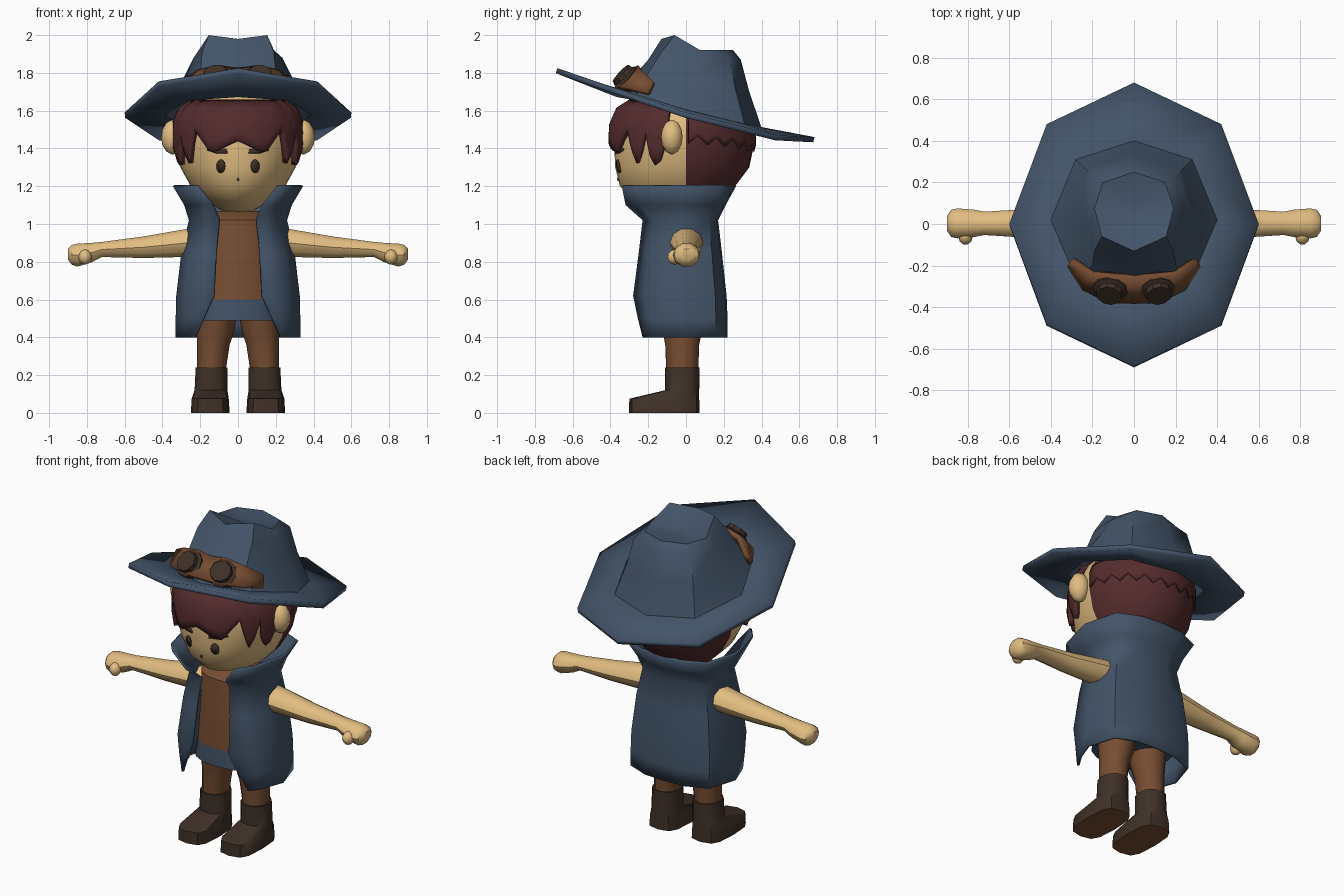
import bpy, math
from mathutils import Vector

if "Cube" in bpy.data.objects:
    bpy.data.objects.remove(bpy.data.objects["Cube"])


def material(name, rgb):
    m = bpy.data.materials.new(name)
    m.diffuse_color = (*rgb, 1)
    m.use_nodes = True
    m.node_tree.nodes["Principled BSDF"].inputs["Base Color"].default_value = m.diffuse_color
    return m


BLUE = material("slate blue cloth", (.056, .088, .140))
SKIN = material("tan skin", (.76, .51, .22))
BROWN = material("brown leather", (.185, .075, .032))
DARK = material("dark brown", (.050, .030, .020))
HAIR = material("dark red hair", (.092, .025, .027))


def build(name, verts, faces, mats, rule=None, mirror=False, thick=0, offset=-1, angle=40):
    me = bpy.data.meshes.new(name)
    me.from_pydata([tuple(v) for v in verts], [], faces)
    for m in mats:
        me.materials.append(m)
    me.update()
    if rule:
        for p in me.polygons:
            p.material_index = rule(p.center, p.normal)
    ob = bpy.data.objects.new(name, me)
    bpy.context.collection.objects.link(ob)
    bpy.ops.object.select_all(action='DESELECT')
    ob.select_set(True)
    bpy.context.view_layer.objects.active = ob
    bpy.ops.object.shade_smooth_by_angle(angle=math.radians(angle))
    if thick:
        s = ob.modifiers.new("thickness", 'SOLIDIFY')
        s.thickness, s.offset = thick, offset
    if mirror:
        ob.modifiers.new("mirror", 'MIRROR').use_mirror_merge = False
    return ob


def loft(name, rings, mats, closed=True, caps=(False, False), **kw):
    """Skin a list of equal-length point rings, bottom to top, counter-clockwise."""
    n = len(rings[0])
    verts = [p for r in rings for p in r]
    faces = [(j*n+i, j*n+(i+1) % n, (j+1)*n+(i+1) % n, (j+1)*n+i)
             for j in range(len(rings)-1) for i in range(n if closed else n-1)]
    if caps[0]:
        faces.append(tuple(reversed(range(n))))
    if caps[1]:
        faces.append(tuple(range(len(verts)-n, len(verts))))
    return build(name, verts, faces, mats, **kw)


def oval(cx, cy, rx, ry, z, n=12, p=1.0):
    pts = []
    for i in range(n):
        a = 2*math.pi*i/n
        c, s = round(math.cos(a), 6), round(math.sin(a), 6)
        pts.append((cx + rx*math.copysign(abs(c)**p, c), cy + ry*math.copysign(abs(s)**p, s), z))
    return pts


def full(half):
    """Half ring from front centre (x=0) to back centre, completed by symmetry."""
    return half + [(-x, y, z) for x, y, z in reversed(half[1:-1])]


def lerp(table, t):
    """Interpolate rows of (key, values...)."""
    for a, b in zip(table, table[1:]):
        if t <= b[0]:
            k = max(0, (t-a[0])/(b[0]-a[0]))
            return [u+(v-u)*k for u, v in zip(a[1:], b[1:])]
    return list(table[-1][1:])


# Head: rows of height, half width, front depth, back depth
HEAD = [(1.045, .005, .005, .005), (1.07, .08, .14, .08), (1.12, .17, .27, .16),
        (1.2, .25, .35, .26), (1.3, .305, .375, .335), (1.42, .33, .38, .36),
        (1.53, .33, .375, .355), (1.63, .285, .33, .30), (1.71, .14, .16, .16)]


def head_point(phi, z, grow=0):
    """Point on the head; phi is degrees from the front towards +x."""
    rx, f, b = lerp(HEAD, z)
    s, c = math.sin(math.radians(phi)), math.cos(math.radians(phi))
    return ((rx+grow)*s, -c*((f if c > 0 else b)+grow), z)


loft("head", [[head_point(i*10, r[0]) for i in range(36)] for r in HEAD], [SKIN, HAIR],
     caps=(True, True), rule=lambda c, n: int(c.y > 0), angle=60)


def hair(name, phis, edge, top, grow, thick):
    rings = [[head_point(p, edge(p)+(top-edge(p))*k/5, grow) for p in phis] for k in range(6)]
    loft(name, rings, [HAIR], closed=False, thick=thick)


# Fringe with pointed locks, and a zigzag layer round the back
LOCKS = [(0, 1.44), (8, 1.42), (18, 1.39), (25, 1.38), (32, 1.44), (40, 1.50), (46, 1.38), (50, 1.32),
         (54, 1.38), (58, 1.49), (62, 1.36), (66, 1.31), (70, 1.33), (76, 1.45)]
hair("fringe", range(-76, 77, 2), lambda p: lerp(LOCKS, abs(p))[0], 1.66, .032, .03)
hair("back_hair", range(92, 269, 8),
     lambda p: 1.40 + .05*abs(p-180)/90 + (.022 if (p-92)//8 % 2 else -.022), 1.58, .012, .012)


# Ears and thumbs: small ovals
def blob(name, c, r, mirror=True):
    rings = [oval(c[0], c[1], r[0]*math.cos(t), r[1]*math.cos(t), c[2]+r[2]*math.sin(t), 10)
             for t in [math.radians(d) for d in (-85, -55, -25, 0, 25, 55, 85)]]
    loft(name, rings, [SKIN], caps=(True, True), mirror=mirror)


blob("ears", (.345, -.075, 1.46), (.062, .06, .092))
blob("thumbs", (.81, -.06, .825), (.035, .04, .04))


# Face details: thin plates draped over the face
def plate(name, outline, mirror=True):
    pts = []
    for x, z in outline:
        rx, f, _ = lerp(HEAD, z)
        pts.append((x, -f*math.sqrt(1-(x/rx)**2)-.005, z))
    build(name, pts, [tuple(range(len(pts)))], [DARK], mirror=mirror, thick=.006)


def circle(cx, cz, rx, rz):
    return [(cx+rx*math.cos(i*math.pi/6), cz+rz*math.sin(i*math.pi/6)) for i in range(12)]


plate("eyes", circle(.092, 1.305, .023, .036))
plate("eyebrows", [(.058, 1.372), (.11, 1.372), (.165, 1.39), (.16, 1.402), (.11, 1.398), (.06, 1.395)])
plate("nose", circle(0, 1.235, .006, .008), mirror=False)

# Hat: octagonal brim rising into a pinched crown
HAT = [
    [(0, -.68, 1.825), (.42, -.48, 1.755), (.6, 0, 1.59), (.42, .48, 1.47), (0, .68, 1.46)],
    [(0, -.37, 1.70), (.28, -.26, 1.68), (.40, .02, 1.60), (.28, .31, 1.53), (0, .40, 1.51)],
    [(0, -.27, 1.79), (.20, -.20, 1.80), (.285, .05, 1.78), (.23, .26, 1.72), (0, .335, 1.70)],
    [(0, -.20, 1.87), (.19, -.13, 1.91), (.235, .06, 1.88), (.20, .23, 1.88), (0, .29, 1.87)],
    [(0, -.13, 1.98), (.155, -.06, 2.0), (.19, .075, 1.92), (.15, .20, 1.92), (0, .25, 1.92)],
    [(0, .03, 1.93), (.04, .04, 1.92), (.05, .08, 1.91), (.04, .11, 1.91), (0, .13, 1.91)]]
loft("hat", [full(r) for r in HAT], [BLUE], caps=(False, True), thick=.028, angle=42)

# Goggles: strap on the crown and two stepped lenses
low = [(0, -.375, 1.73), (.12, -.37, 1.725), (.24, -.31, 1.715), (.31, -.20, 1.69)]
high = [(0, -.25, 1.815), (.10, -.245, 1.83), (.20, -.235, 1.81), (.295, -.17, 1.75)]
loft("goggle_strap", [[(-x, y, z) for x, y, z in reversed(h[1:])] + h for h in (low, high)],
     [BROWN], closed=False, thick=.03, offset=0)
turn = Vector((.14, -.70, .66)).to_track_quat('Z', 'Y')
loft("goggle_lenses", [[Vector((.113, -.31, 1.765)) + turn @ Vector(p) for p in oval(0, 0, r, r, d, 10)]
     for r, d in ((.08, -.06), (.085, .015), (.066, .025), (.062, .05))],
     [DARK], caps=(True, True), mirror=True, angle=35)

# Coat: open front, flared collar; rows of height, opening, front, side, back
COAT = [(.40, .23, -.23, .33, .22), (.50, .185, -.255, .33, .22), (.62, .13, -.28, .327, .215),
        (.85, .118, -.25, .30, .19), (1.02, .10, -.23, .26, .17), (1.10, .14, -.32, .285, .21),
        (1.20, .22, -.34, .345, .265)]
rings = []
for z, o, f, s, b in COAT:
    half = [(o, f, z), (.83*s, .76*f, z), (s, -.02, z), (.83*s, .72*b, z), (.42*s, .96*b, z), (0, b, z)]
    rings.append(half + [(-x, y, h) for x, y, h in reversed(half[:-1])])
loft("coat", rings, [BLUE], closed=False, thick=.014, angle=50)

# Shirt: brown body with a blue hem
loft("shirt", [oval(0, -.02, rx, ry, z, 16, .85) for z, rx, ry in
     ((.49, .235, .20), (.60, .215, .20), (.85, .20, .185), (1.02, .20, .17), (1.07, .12, .10))],
     [BROWN, BLUE], caps=(True, True), rule=lambda c, n: int(c.z < .6))

# Arms with fists: rows of x, height, depth radius, height radius
ARM = [(.18, .90, .09, .08), (.27, .90, .088, .078), (.5, .877, .07, .06), (.72, .865, .056, .042),
       (.77, .85, .066, .053), (.85, .835, .072, .064), (.88, .837, .065, .055), (.9, .84, .035, .03)]
loft("arms", [[(x, y, zz) for y, zz, _ in oval(.003, z, ry, rz, 0, 10)] for x, z, ry, rz in ARM],
     [SKIN], caps=(True, True), mirror=True)

# Trousers and boots
loft("trousers", [oval(cx, -.02, rx, ry, z) for z, cx, rx, ry in
     ((.23, .14, .076, .085), (.36, .13, .086, .09), (.44, .118, .1, .105), (.56, .108, .107, .13))],
     [BROWN], caps=(True, True), mirror=True)
loft("boots", [oval(cx, cy, rx, ry, z, 12, p) for z, cx, cy, rx, ry, p in
     ((0, .147, -.115, .103, .187, .6), (.075, .147, -.115, .098, .185, .6),
      (.12, .143, -.02, .087, .09, .85), (.24, .14, -.02, .084, .092, .9))],
     [DARK, BROWN], caps=(True, True), rule=lambda c, n: int(n.z < -.9), mirror=True)
